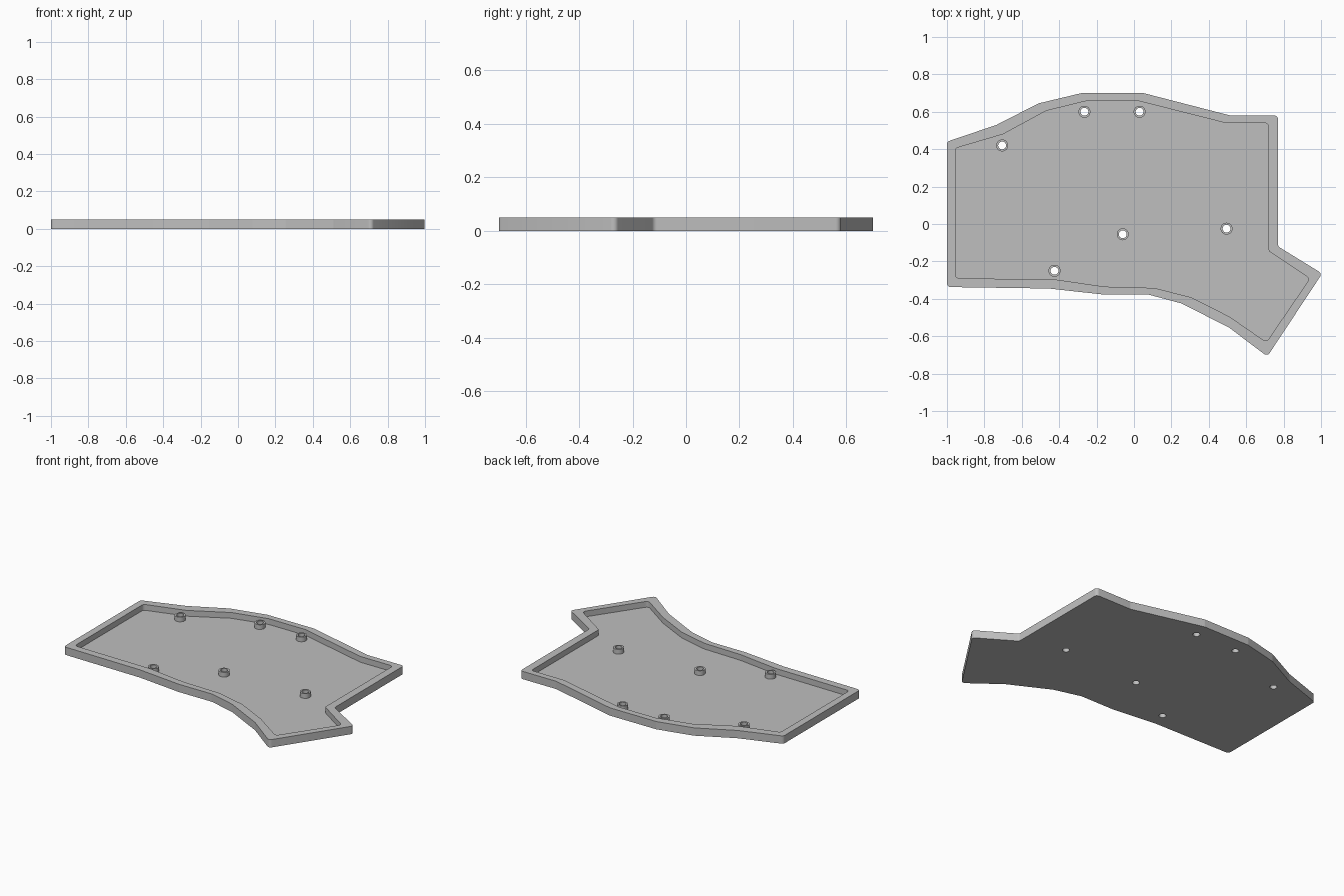
import bpy, bmesh
from math import cos, sin, tan, pi
from mathutils import Vector

HEIGHT, FLOOR, POST_TOP = 0.05, 0.013, 0.043
POST_R, HOLE_R, CORNER_R = 0.032, 0.021, 0.02
SIDES, CORNER_STEPS = 32, 5

# Tray outline and the inside edge of its rim, corner by corner
outer = [(-1, .44), (-.735, .53), (-.51, .645), (-.28, .7), (.05, .7), (.515, .58),
         (.77, .58), (.77, -.12), (1.006, -.265), (.713, -.708), (.51, -.555), (.255, -.425),
         (.08, -.378), (-.155, -.378), (-.455, -.345), (-1, -.337)]
inner = [(-.955, .405), (-.7, .48), (-.47, .605), (-.245, .66), (.015, .66), (.49, .54),
         (.72, .54), (.72, -.145), (.94, -.292), (.708, -.632), (.51, -.495), (.305, -.392),
         (.11, -.342), (-.155, -.335), (-.42, -.297), (-.955, -.29)]
posts = [(-.705, .42), (-.265, .6), (.03, .6), (-.06, -.055), (.495, -.025), (-.425, -.25)]

grey = bpy.data.materials.new("plain grey")
grey.use_nodes = True
grey.diffuse_color = (.52, .52, .52, 1)
grey.node_tree.nodes["Principled BSDF"].inputs["Base Color"].default_value = (.52, .52, .52, 1)


def rounded(corners):
    """Replace every corner by a short arc tangent to both edges."""
    pts = [Vector(c) for c in corners]
    path = []
    for i, p in enumerate(pts):
        a = (pts[i - 1] - p).normalized()
        b = (pts[(i + 1) % len(pts)] - p).normalized()
        turn = pi - a.angle(b)
        cut = CORNER_R * tan(turn / 2)
        start = p + a * cut
        inward = (a + b).normalized()
        centre = p + inward * (CORNER_R / cos(turn / 2))
        side = (start - centre).normalized()
        for k in range(CORNER_STEPS + 1):
            t = turn * k / CORNER_STEPS
            path.append(centre + CORNER_R * (side * cos(t) - a * sin(t)))
    return path


def circle(centre, radius):
    return [Vector(centre) + radius * Vector((cos(2 * pi * k / SIDES), sin(2 * pi * k / SIDES)))
            for k in range(SIDES)]


def loop(bm, path, z):
    verts = [bm.verts.new((p.x, p.y, z)) for p in path]
    for i, v in enumerate(verts):
        bm.edges.new((verts[i - 1], v))
    return verts


def band(bm, low, high):
    for i in range(len(low)):
        bm.faces.new((low[i - 1], low[i], high[i], high[i - 1]))


def fill(bm, loops, normal):
    edges = [bm.edges.get((l[i - 1], l[i])) for l in loops for i in range(len(l))]
    bmesh.ops.triangle_fill(bm, use_beauty=True, edges=edges, normal=normal)


def finish(bm, name):
    bmesh.ops.recalc_face_normals(bm, faces=bm.faces)
    mesh = bpy.data.meshes.new(name)
    bm.to_mesh(mesh)
    bm.free()
    mesh.materials.append(grey)
    obj = bpy.data.objects.new(name, mesh)
    bpy.context.collection.objects.link(obj)
    bpy.ops.object.select_all(action="DESELECT")
    obj.select_set(True)
    bpy.context.view_layer.objects.active = obj
    bpy.ops.object.shade_smooth_by_angle()


cube = bpy.data.objects.get("Cube")
if cube:
    bpy.data.objects.remove(cube)

# Tray: outer wall, rim, inner wall, then the pierced floor and underside
bm = bmesh.new()
outside, inside = rounded(outer), rounded(inner)
base, rim_out = loop(bm, outside, 0), loop(bm, outside, HEIGHT)
rim_in, floor = loop(bm, inside, HEIGHT), loop(bm, inside, FLOOR)
for low, high in ((base, rim_out), (rim_out, rim_in), (rim_in, floor)):
    band(bm, low, high)
fill(bm, [floor] + [loop(bm, circle(p, POST_R), FLOOR) for p in posts], (0, 0, 1))
fill(bm, [base] + [loop(bm, circle(p, HOLE_R), 0) for p in posts], (0, 0, -1))
finish(bm, "tray")

# Hollow screw posts, bored through to the underside
for n, p in enumerate(posts, 1):
    bm = bmesh.new()
    rings = [loop(bm, circle(p, r), z) for r, z in
             ((POST_R, FLOOR), (POST_R, POST_TOP), (HOLE_R, POST_TOP), (HOLE_R, 0))]
    for low, high in zip(rings, rings[1:]):
        band(bm, low, high)
    finish(bm, f"screw_post_{n}")
